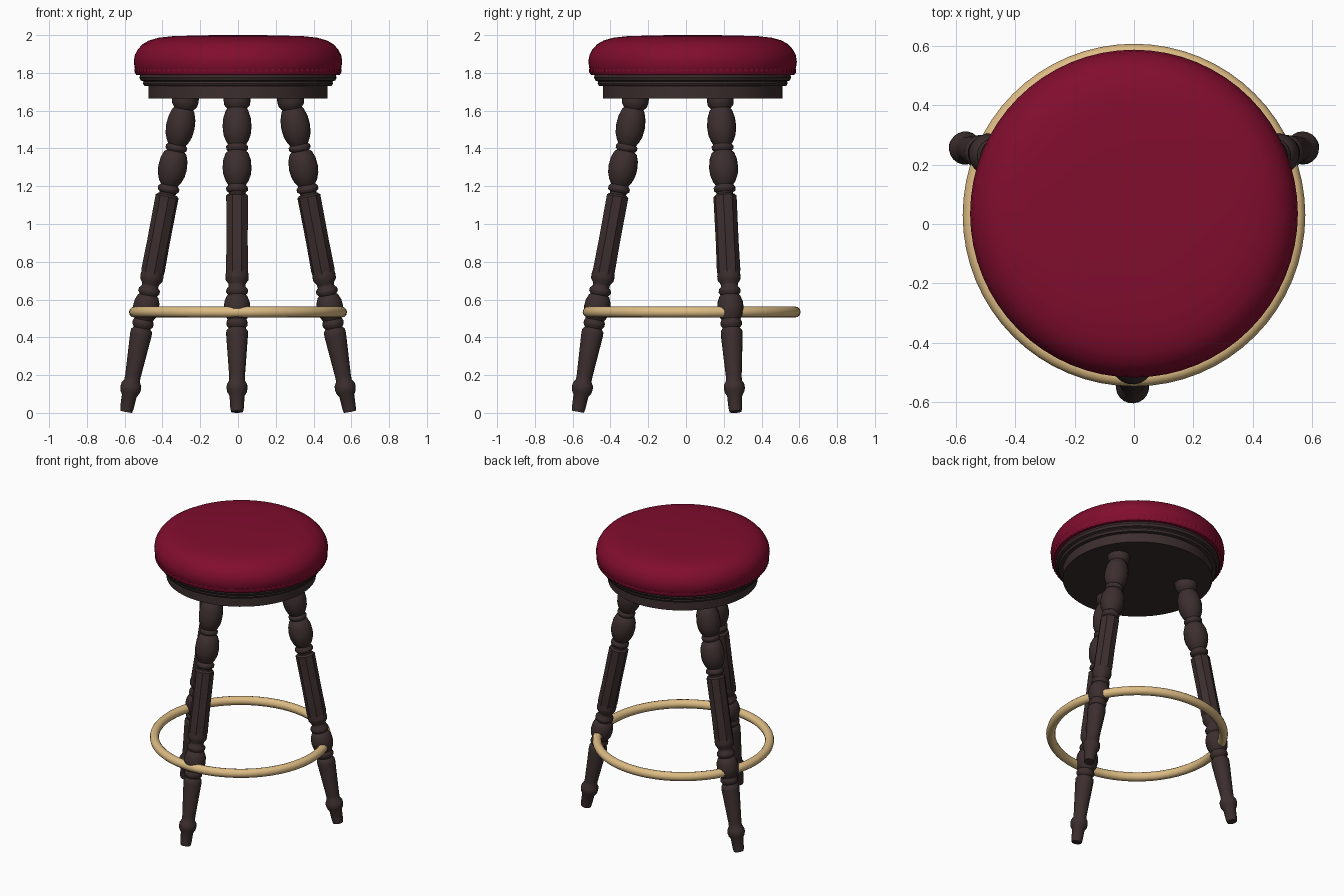
import bpy, bmesh, math
from mathutils import Vector

if "Cube" in bpy.data.objects:
    bpy.data.objects.remove(bpy.data.objects["Cube"], do_unlink=True)


def make_material(name, rgb):
    m = bpy.data.materials.new(name)
    m.use_nodes = True
    m.diffuse_color = (*rgb, 1)
    m.node_tree.nodes["Principled BSDF"].inputs["Base Color"].default_value = (*rgb, 1)
    return m


crimson = make_material("crimson leather", (0.22, 0.004, 0.027))
wood = make_material("dark wood", (0.045, 0.027, 0.027))
brass = make_material("pale brass", (0.72, 0.50, 0.23))
CENTRE_Y = 0.035


def lathe(name, profile, sides, mat, ripple=None, turn=0.0, angle=35):
    """Spin (radius, height) points round z, capped at both ends."""
    bm = bmesh.new()
    rings = []
    for r, z in profile:
        ring = []
        for i in range(sides):
            a = 2 * math.pi * i / sides + turn
            rr = r + (ripple(i) if ripple else 0)
            ring.append(bm.verts.new((rr * math.cos(a), rr * math.sin(a), z)))
        rings.append(ring)
    for low, high in zip(rings, rings[1:]):
        for i in range(sides):
            j = (i + 1) % sides
            bm.faces.new((low[i], low[j], high[j], high[i]))
    bm.faces.new(rings[0][::-1])
    bm.faces.new(rings[-1])
    mesh = bpy.data.meshes.new(name)
    bm.to_mesh(mesh)
    bm.free()
    mesh.materials.append(mat)
    obj = bpy.data.objects.new(name, mesh)
    bpy.context.collection.objects.link(obj)
    smooth(obj, angle)
    return obj


def smooth(obj, angle):
    bpy.ops.object.select_all(action='DESELECT')
    obj.select_set(True)
    bpy.context.view_layer.objects.active = obj
    bpy.ops.object.shade_smooth_by_angle(angle=math.radians(angle))


# Padded seat with a crimped hem
cushion = lathe("cushion", [
    (0.50, 1.79), (0.535, 1.797), (0.547, 1.825), (0.552, 1.86), (0.546, 1.895),
    (0.53, 1.925), (0.505, 1.952), (0.47, 1.972), (0.42, 1.986), (0.35, 1.994),
    (0.2, 1.999), (0.03, 2.0)], 64, crimson)
hem = lathe("cushion_hem", [(0.50, 1.787), (0.535, 1.79), (0.544, 1.803), (0.544, 1.82), (0.53, 1.826)],
            192, crimson, ripple=lambda i: 0.004 if i % 2 else -0.002)

# Stepped wooden seat base
base = lathe("seat_base", [
    (0.475, 1.665), (0.475, 1.73), (0.497, 1.732), (0.503, 1.745), (0.500, 1.755),
    (0.515, 1.76), (0.522, 1.775), (0.518, 1.79), (0.49, 1.797)], 64, wood)
for part in (cushion, hem, base):
    part.location.y = CENTRE_Y

# Turned leg sections, from the foot upward
lower_turning = [
    (0.032, 0.0), (0.036, 0.02), (0.040, 0.085), (0.052, 0.105), (0.056, 0.125), (0.054, 0.145),
    (0.042, 0.165), (0.042, 0.19), (0.058, 0.41), (0.057, 0.43), (0.045, 0.445),
    (0.056, 0.46), (0.057, 0.475), (0.050, 0.49), (0.064, 0.515), (0.070, 0.55),
    (0.067, 0.585), (0.055, 0.615), (0.047, 0.62), (0.058, 0.635), (0.057, 0.65),
    (0.044, 0.665), (0.046, 0.68), (0.060, 0.70), (0.062, 0.72), (0.056, 0.76)]
shaft_profile = [(0.056, 0.71), (0.063, 0.75), (0.061, 0.90), (0.062, 1.145), (0.050, 1.155)]
upper_turning = [
    (0.044, 1.14), (0.044, 1.165), (0.057, 1.175), (0.058, 1.19), (0.046, 1.205),
    (0.060, 1.225), (0.073, 1.26), (0.077, 1.295), (0.073, 1.34), (0.060, 1.375),
    (0.047, 1.385), (0.057, 1.395), (0.058, 1.41), (0.048, 1.42), (0.060, 1.44),
    (0.072, 1.47), (0.077, 1.515), (0.073, 1.56), (0.060, 1.60), (0.052, 1.61),
    (0.068, 1.63), (0.071, 1.65), (0.070, 1.70)]

# Three splayed legs: foot and top positions
legs = {
    "front_leg": ((-0.005, -0.572), (-0.005, -0.262)),
    "left_leg": ((0.592, 0.262), (0.272, 0.18)),
    "right_leg": ((-0.592, 0.262), (-0.272, 0.18)),
}
for name, (foot, top) in legs.items():
    start = Vector((*foot, 0.006))
    axis = Vector((*top, 1.69)) - start
    spin = axis.to_track_quat('Z', 'Y')
    stretch = axis.length / 1.69
    for suffix, profile, sides, angle in (("lower", lower_turning, 20, 50),
                                          ("shaft", shaft_profile, 8, 20),
                                          ("upper", upper_turning, 20, 50)):
        piece = lathe(name + "_" + suffix, profile, sides, wood, turn=math.pi / 8, angle=angle)
        piece.location = start
        piece.rotation_mode = 'QUATERNION'
        piece.rotation_quaternion = spin
        piece.scale.z = stretch

# Brass foot rail
bpy.ops.mesh.primitive_torus_add(major_radius=0.548, minor_radius=0.029, major_segments=64,
                                 minor_segments=12, location=(0, 0.03, 0.534))
rail = bpy.context.object
rail.name = "foot_rail"
rail.data.materials.append(brass)
smooth(rail, 60)
